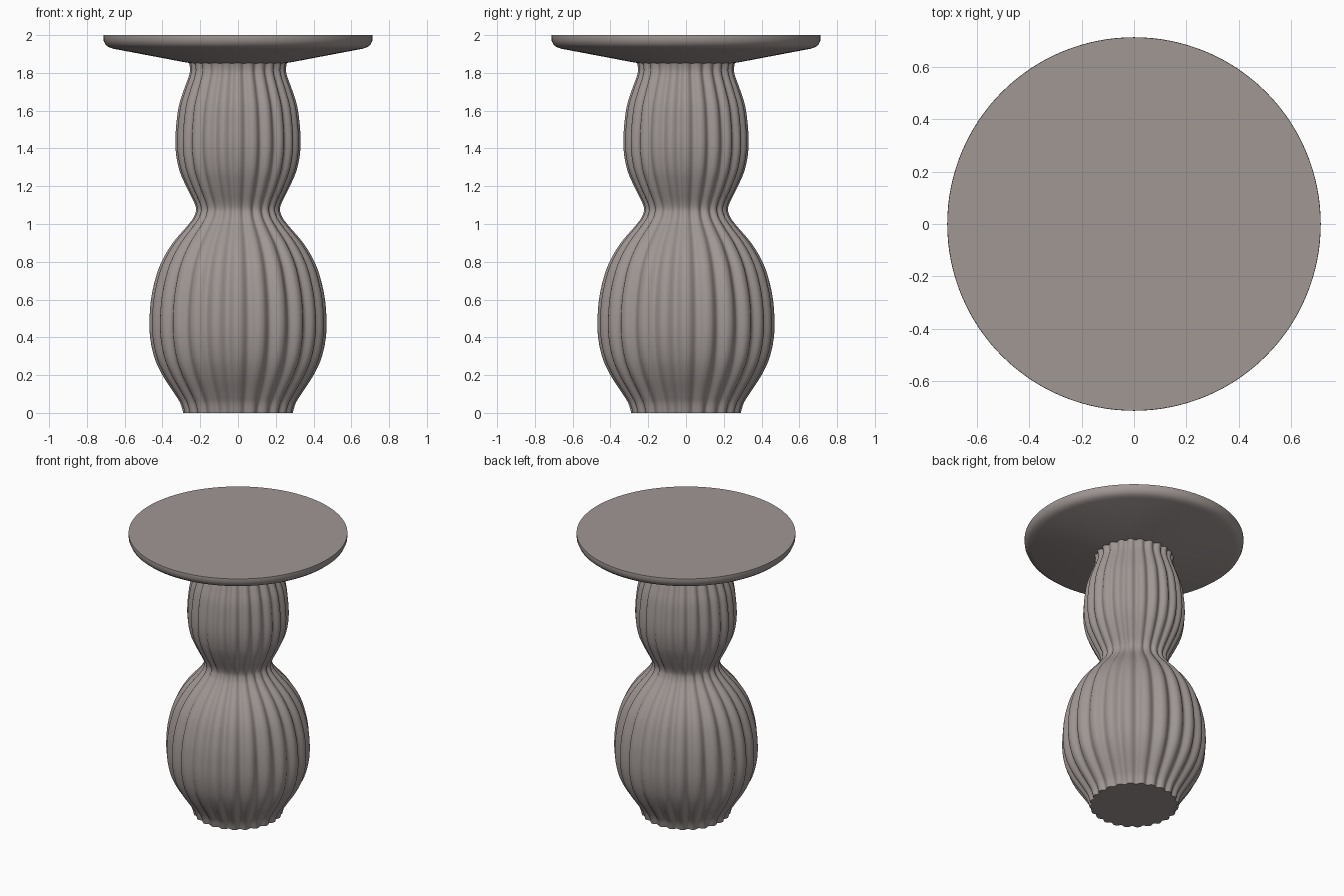
import bpy, bmesh, math

cube = bpy.data.objects.get("Cube")
if cube:
    bpy.data.objects.remove(cube)

FLUTES = 24
STEPS = 10      # vertices per flute

stone = bpy.data.materials.new("warm_grey_stone")
stone.use_nodes = True
colour = (0.35, 0.308, 0.295, 1)
stone.diffuse_color = colour
stone.node_tree.nodes["Principled BSDF"].inputs["Base Color"].default_value = colour


def smooth_profile(points, cuts):
    """Catmull-Rom curve through (radius, height) points."""
    pts = [points[0]] + points + [points[-1]]
    out = []
    for a, b, c, d in zip(pts, pts[1:], pts[2:], pts[3:]):
        for i in range(cuts):
            t = i / cuts
            out.append(tuple(
                0.5 * (2 * q + (r - p) * t + (2 * p - 5 * q + 4 * r - s) * t * t
                       + (3 * q - p - 3 * r + s) * t ** 3)
                for p, q, r, s in zip(a, b, c, d)))
    return out + [points[-1]]


def lathe(name, profile, segments, flute_depth=0.0):
    """Spin a profile, pressing in evenly spaced grooves, and cap both ends."""
    bm = bmesh.new()
    rings = []
    for r, z in profile:
        ring = []
        for i in range(segments):
            a = 2 * math.pi * i / segments
            groove = (0.5 - 0.5 * math.cos(FLUTES * a)) ** 1.5
            rad = r * (1 - flute_depth * groove)
            ring.append(bm.verts.new((rad * math.cos(a), rad * math.sin(a), z)))
        rings.append(ring)
    for low, high in zip(rings, rings[1:]):
        for i in range(segments):
            j = (i + 1) % segments
            bm.faces.new((low[i], low[j], high[j], high[i]))
    bm.faces.new(rings[0][::-1])
    bm.faces.new(rings[-1])
    mesh = bpy.data.meshes.new(name)
    bm.to_mesh(mesh)
    bm.free()
    mesh.materials.append(stone)
    obj = bpy.data.objects.new(name, mesh)
    bpy.context.collection.objects.link(obj)
    bpy.ops.object.select_all(action="DESELECT")
    obj.select_set(True)
    bpy.context.view_layer.objects.active = obj
    bpy.ops.object.shade_smooth_by_angle(angle=math.radians(40))
    return obj


# Fluted pedestal: wide lower bulb, waist, slimmer upper bulb, flared collar
pedestal = [(0.29, 0), (0.305, 0.05), (0.335, 0.1), (0.4, 0.2), (0.445, 0.3),
            (0.468, 0.43), (0.463, 0.58), (0.44, 0.7), (0.405, 0.8),
            (0.345, 0.9), (0.26, 1.0), (0.228, 1.05), (0.226, 1.1),
            (0.275, 1.2), (0.315, 1.3), (0.332, 1.43), (0.318, 1.6),
            (0.29, 1.7), (0.258, 1.79), (0.255, 1.83), (0.265, 1.87)]
lathe("fluted_pedestal", smooth_profile(pedestal, 4), FLUTES * STEPS, 0.06)

# Round top: shallow conical underside, rounded lower edge, flat surface
top = [(0.2, 1.843), (0.28, 1.856), (0.66, 1.928), (0.685, 1.936),
       (0.702, 1.95), (0.711, 1.97), (0.713, 1.99), (0.712, 2.0)]
lathe("round_top", top, 128)
